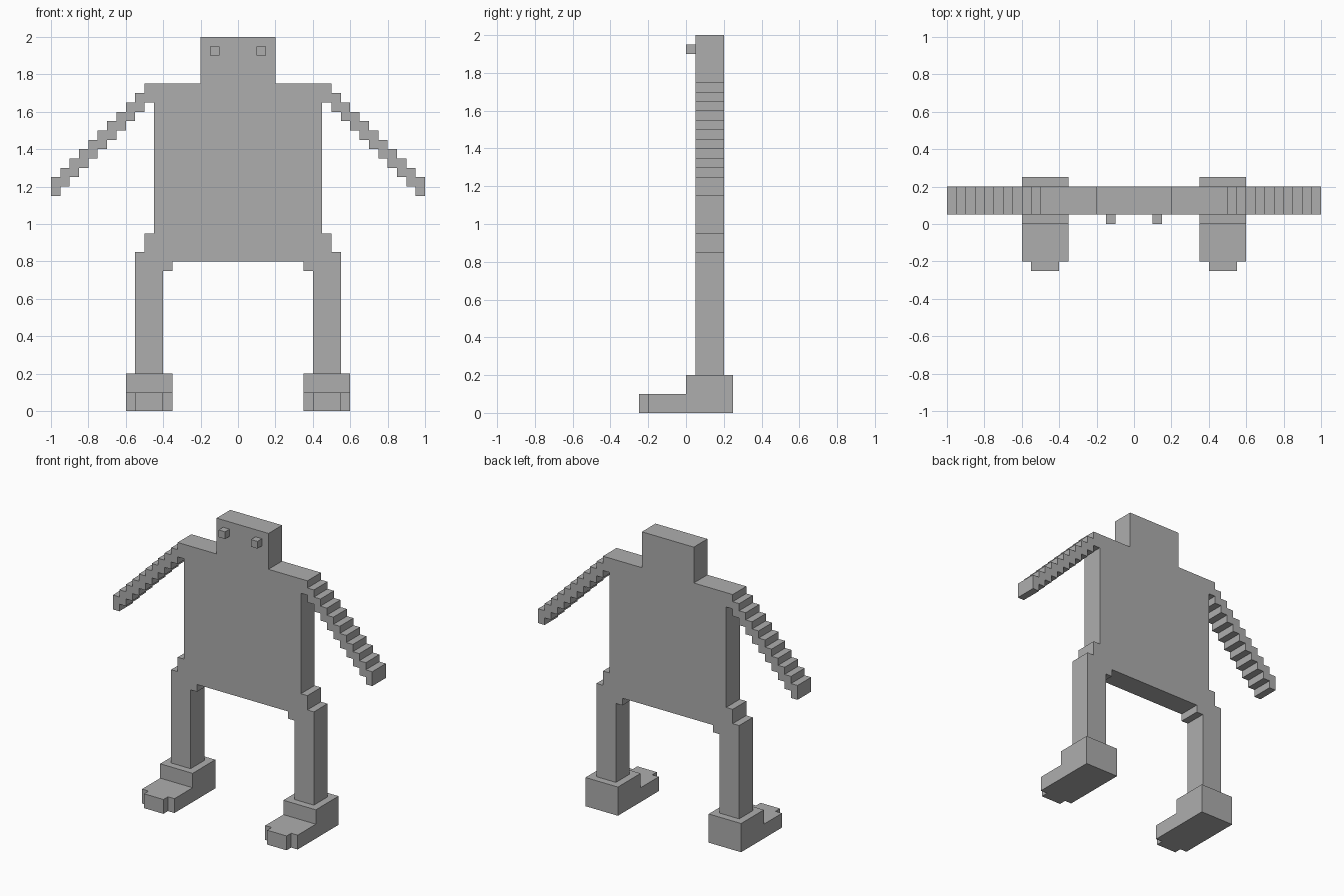
import bpy, bmesh
from mathutils import Vector

cube = bpy.data.objects.get("Cube")
if cube:
    bpy.data.objects.remove(cube, do_unlink=True)

STEP = 0.05

grey = bpy.data.materials.new("plain grey")
grey.use_nodes = True
COLOUR = (0.42, 0.42, 0.42, 1)
grey.diffuse_color = COLOUR
grey.node_tree.nodes["Principled BSDF"].inputs["Base Color"].default_value = COLOUR


def prism(name, outline, offset):
    """Extrude a flat outline of 3D points along the offset vector."""
    bm = bmesh.new()
    face = bm.faces.new([bm.verts.new(p) for p in outline])
    result = bmesh.ops.extrude_face_region(bm, geom=[face], use_keep_orig=True)
    moved = [g for g in result["geom"] if isinstance(g, bmesh.types.BMVert)]
    bmesh.ops.translate(bm, verts=moved, vec=Vector(offset))
    bmesh.ops.recalc_face_normals(bm, faces=bm.faces[:])
    mesh = bpy.data.meshes.new(name)
    bm.to_mesh(mesh)
    bm.free()
    mesh.materials.append(grey)
    obj = bpy.data.objects.new(name, mesh)
    bpy.context.collection.objects.link(obj)
    return obj


def box(name, x, y, z):
    """Box from (min, max) pairs."""
    corners = [(x[0], y[0], z[0]), (x[1], y[0], z[0]),
               (x[1], y[0], z[1]), (x[0], y[0], z[1])]
    return prism(name, corners, (0, y[1] - y[0], 0))


def stairs(x, z, count):
    """Points of a stair descending outwards, one step down then one out."""
    points = []
    for i in range(count):
        points += [(x + i * STEP, z - (i + 1) * STEP),
                   (x + (i + 1) * STEP, z - (i + 1) * STEP)]
    return points


# Body slab: head, shoulders, stepped arms, torso and legs in one outline
head = [(0.2, 2), (0.2, 1.75), (0.5, 1.75)]
arm_top = stairs(0.5, 1.75, 10)
arm_under = stairs(0.5, 1.65, 10)[::-1]
armpit = [(0.5, 1.65), (0.45, 1.65)]
hip = [(0.45, 0.95), (0.5, 0.95), (0.5, 0.85), (0.55, 0.85)]
leg = [(0.55, 0.2), (0.4, 0.2), (0.4, 0.75), (0.35, 0.75), (0.35, 0.8)]
half = head + arm_top + arm_under + armpit + hip + leg
outline = half + [(-x, z) for x, z in reversed(half)]
prism("body", [(x, 0.05, z) for x, z in outline], (0, 0.15, 0))

for side, s in (("left", 1), ("right", -1)):
    # Stepped foot with a narrower toe
    foot = [(0.25, 0), (0.25, 0.2), (0, 0.2), (0, 0.1), (-0.2, 0.1), (-0.2, 0)]
    prism(side + "_foot", [(s * 0.35, y, z) for y, z in foot], (s * 0.25, 0, 0))
    box(side + "_toe", sorted((s * 0.4, s * 0.55)), (-0.25, -0.2), (0, 0.1))
    # Protruding eye
    box(side + "_eye", sorted((s * 0.1, s * 0.15)), (0, 0.05), (1.9, 1.95))
